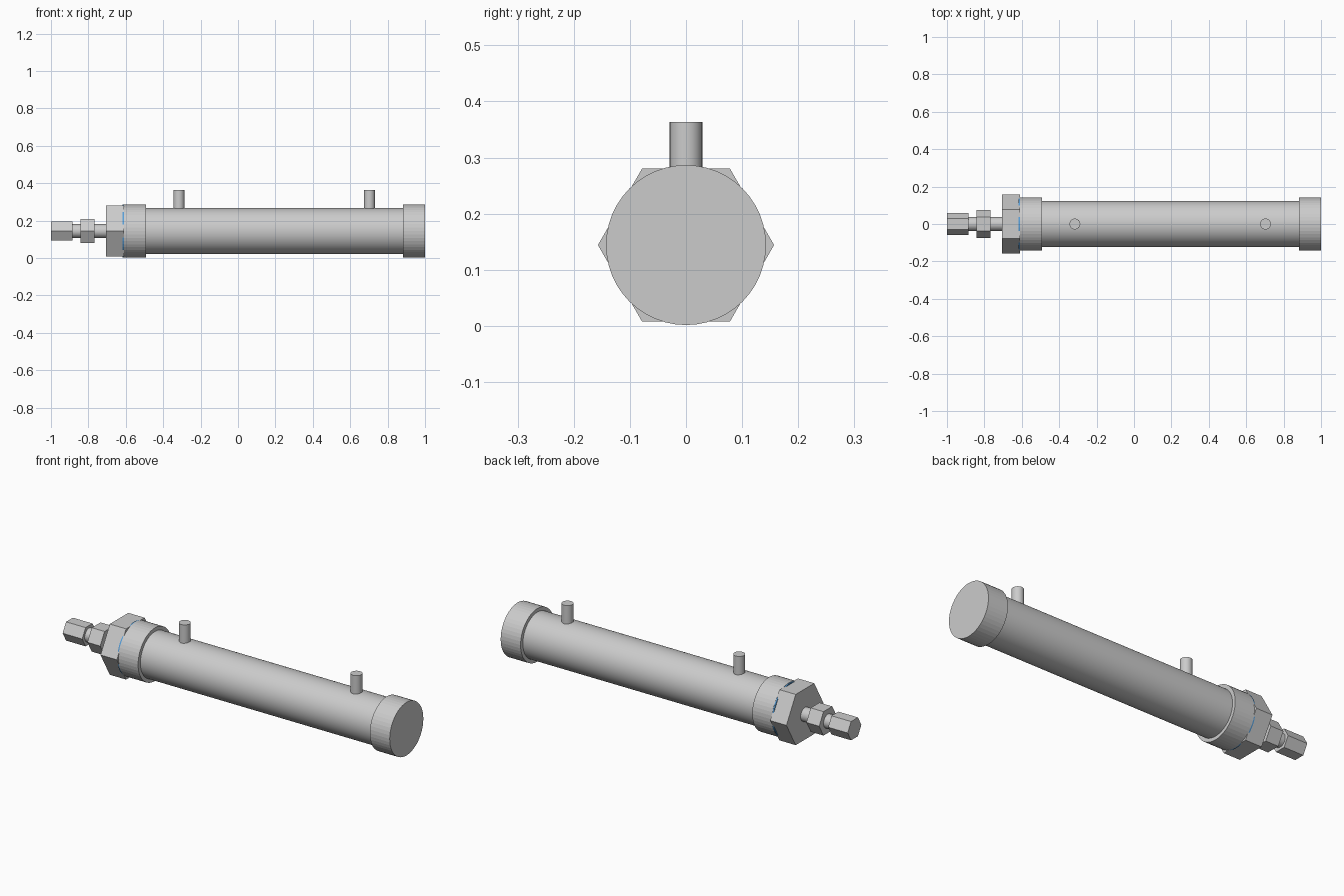
import bpy, math

if "Cube" in bpy.data.objects:
    bpy.data.objects.remove(bpy.data.objects["Cube"])

AXIS_Z = 0.144


def finish(name, smooth):
    ob = bpy.context.object
    ob.name = name
    bpy.ops.object.transform_apply(location=False, rotation=True, scale=True)
    if smooth:
        bpy.ops.object.shade_smooth_by_angle(angle=math.radians(30))
    return ob


def bar(name, x0, x1, r, sides, smooth=False):
    """Prism along x; the first corner points along y."""
    bpy.ops.mesh.primitive_cylinder_add(
        vertices=sides, radius=r, depth=x1 - x0,
        location=((x0 + x1) / 2, 0, AXIS_Z), rotation=(0, math.pi / 2, 0))
    return finish(name, smooth)


def port(name, x):
    """Upright connector starting inside the barrel."""
    z0, z1 = 0.24, 0.363
    bpy.ops.mesh.primitive_cylinder_add(
        vertices=32, radius=0.029, depth=z1 - z0, location=(x, 0, (z0 + z1) / 2))
    return finish(name, True)


# Barrel and its two end collars
bar("barrel", -0.55, 0.95, 0.123, 64, True)
bar("rear_cap", 0.882, 1.0, 0.1425, 48)
bar("front_collar", -0.61, -0.493, 0.1425, 48)

# Thin blue seal that peeks out past the flats of the big nut
seal = bar("seal_ring", -0.617, -0.609, 0.1415, 48)
blue = bpy.data.materials.new("seal_blue")
blue.diffuse_color = (0.1, 0.35, 0.7, 1)
blue.use_nodes = True
blue.node_tree.nodes["Principled BSDF"].inputs["Base Color"].default_value = blue.diffuse_color
seal.data.materials.append(blue)

# Piston rod with hexagonal nuts
bar("mounting_nut", -0.706, -0.609, 0.157, 6)
bar("piston_rod", -0.92, -0.65, 0.037, 32, True)
bar("lock_nut", -0.842, -0.766, 0.074, 6)
bar("rod_end_nut", -1.0, -0.884, 0.058, 6)

# Air ports on top
for label, x in (("front_port", -0.316), ("rear_port", 0.703)):
    port(label, x)
